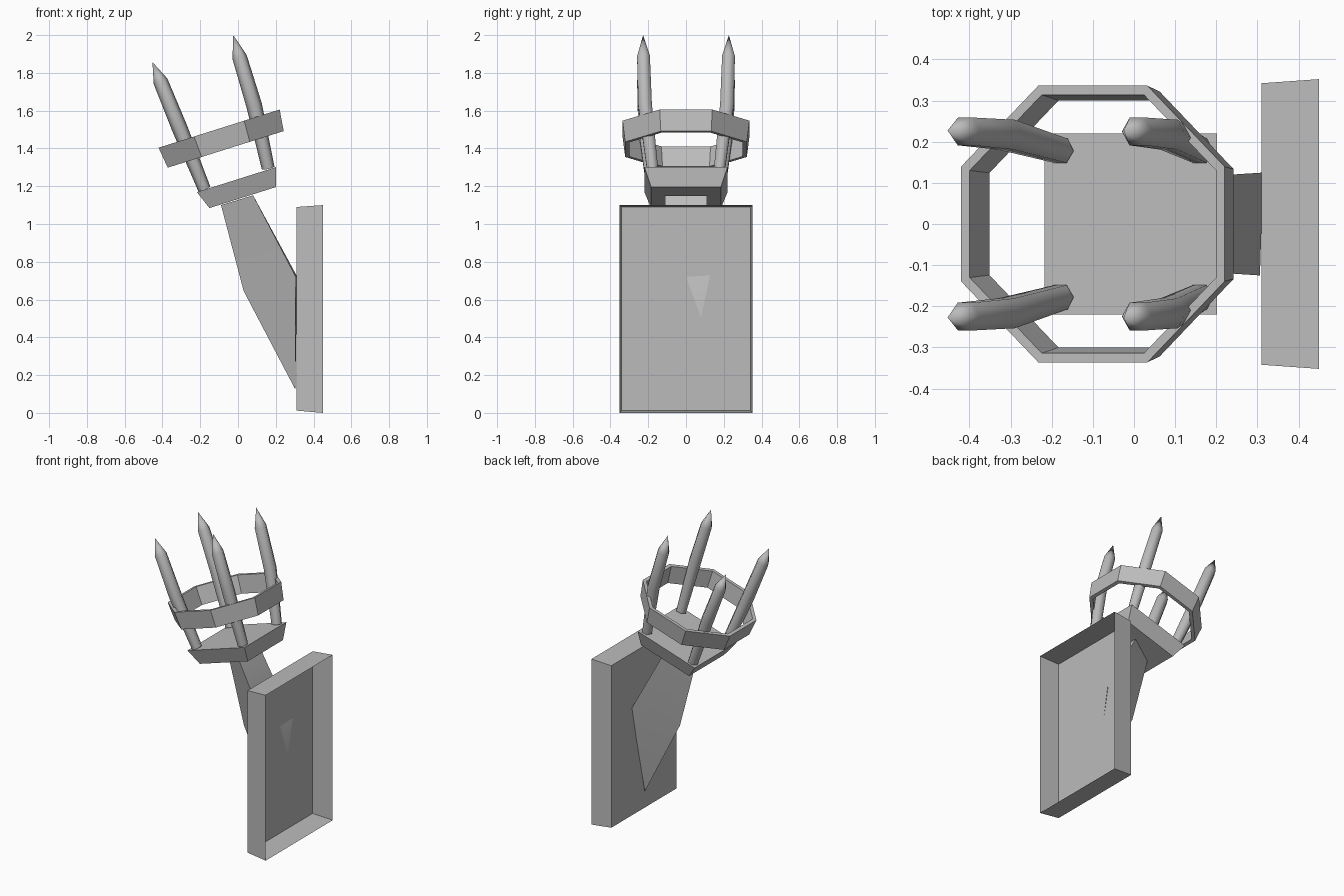
import bpy, bmesh, math
from mathutils import Vector

cube = bpy.data.objects.get("Cube")
if cube:
    bpy.data.objects.remove(cube, do_unlink=True)

grey = bpy.data.materials.new("plain grey")
grey.use_nodes = True
colour = (0.5, 0.5, 0.5, 1)
grey.diffuse_color = colour
grey.node_tree.nodes["Principled BSDF"].inputs["Base Color"].default_value = colour


def loft(name, rings, cap_start=True, cap_end=True, closed=False, smooth=None):
    """Skin a list of equal-length point rings; a one-point ring makes a tip."""
    bm = bmesh.new()
    rows = [[bm.verts.new(p) for p in ring] for ring in rings]
    pairs = list(zip(rows, rows[1:]))
    if closed:
        pairs.append((rows[-1], rows[0]))
    for a, b in pairs:
        n = max(len(a), len(b))
        for i in range(n):
            j = (i + 1) % n
            corners = [a[i % len(a)], a[j % len(a)], b[j % len(b)], b[i % len(b)]]
            bm.faces.new(list(dict.fromkeys(corners)))
    for row, cap in ((rows[0], cap_start), (rows[-1], cap_end)):
        if cap and not closed and len(row) > 2:
            bm.faces.new(row)
    bmesh.ops.recalc_face_normals(bm, faces=bm.faces)
    mesh = bpy.data.meshes.new(name)
    bm.to_mesh(mesh)
    bm.free()
    mesh.materials.append(grey)
    obj = bpy.data.objects.new(name, mesh)
    bpy.context.collection.objects.link(obj)
    if smooth:
        bpy.ops.object.select_all(action="DESELECT")
        obj.select_set(True)
        bpy.context.view_layer.objects.active = obj
        bpy.ops.object.shade_smooth_by_angle(angle=math.radians(smooth))
    return obj


# Shared tilt of the cup and the ring
TILT = math.radians(17.5)
ALONG = Vector((math.cos(TILT), 0, math.sin(TILT)))
SIDE = Vector((0, 1, 0))


def tilted_polygon(centre, apothem, sides):
    radius = apothem / math.cos(math.pi / sides)
    angles = [math.tau * (i + 0.5) / sides for i in range(sides)]
    return [Vector(centre) + radius * (ALONG * math.cos(a) + SIDE * math.sin(a)) for a in angles]


# Wall plate: a shallow tray open at the wall side
def plate_outline(x, half_width, low, high):
    return [(x, -half_width, low), (x, half_width, low), (x, half_width, high), (x, -half_width, high)]


loft("wall_plate", [plate_outline(0.31, 0.342, 0.012, 1.09),
                    plate_outline(0.45, 0.352, 0, 1.10)], cap_end=False)

# Three-sided bracket arm, running to a point on the plate
loft("bracket_arm", [
    [(-0.09, 0.02, 1.10), (0.08, 0.11, 1.152), (0.08, -0.11, 1.152)],
    [(0.03, 0.02, 0.645), (0.314, 0.125, 0.72), (0.306, -0.125, 0.72)],
    [(0.303, 0, 0.125)]], smooth=30)

# Square cup base, wider at the top
BASE_LOW, BASE_HIGH = (0.025, 0, 1.14), (-0.008, 0, 1.235)
loft("cup_base", [tilted_polygon(BASE_LOW, 0.185, 4), tilted_polygon(BASE_HIGH, 0.22, 4)])

# Eight-sided holding ring
RING_LOW, RING_HIGH = (-0.065, 0, 1.395), (-0.10, 0, 1.505)
loft("holding_ring", [tilted_polygon(RING_LOW, 0.322, 8), tilted_polygon(RING_HIGH, 0.336, 8),
                      tilted_polygon(RING_HIGH, 0.314, 8), tilted_polygon(RING_LOW, 0.30, 8)], closed=True)


# Pointed prongs, each bent outward slightly
def prong(name, path, sides=6):
    path = [Vector(p) for p in path]
    rings = []
    for i, p in enumerate(path[:-1]):
        axis = (path[i + 1] - path[max(i - 1, 0)]).normalized()
        u = SIDE.cross(axis).normalized()
        v = axis.cross(u)
        radius = (0.034, 0.042, 0.039)[i]
        rings.append([p + radius * (u * math.cos(a) + v * math.sin(a))
                      for a in (math.tau * k / sides for k in range(sides))])
    loft(name, rings + [[path[-1]]], smooth=62)


OUTER = [(-0.178, 0.178, 1.185), (-0.31, 0.217, 1.51), (-0.41, 0.225, 1.755), (-0.453, 0.227, 1.857)]
INNER = [(0.16, 0.178, 1.295), (0.085, 0.217, 1.63), (0.008, 0.225, 1.885), (-0.025, 0.227, 2.0)]
for label, path in (("outer", OUTER), ("inner", INNER)):
    for end, sign in (("back", 1), ("front", -1)):
        prong(f"{label}_{end}_prong", [(x, y * sign, z) for x, y, z in path])
